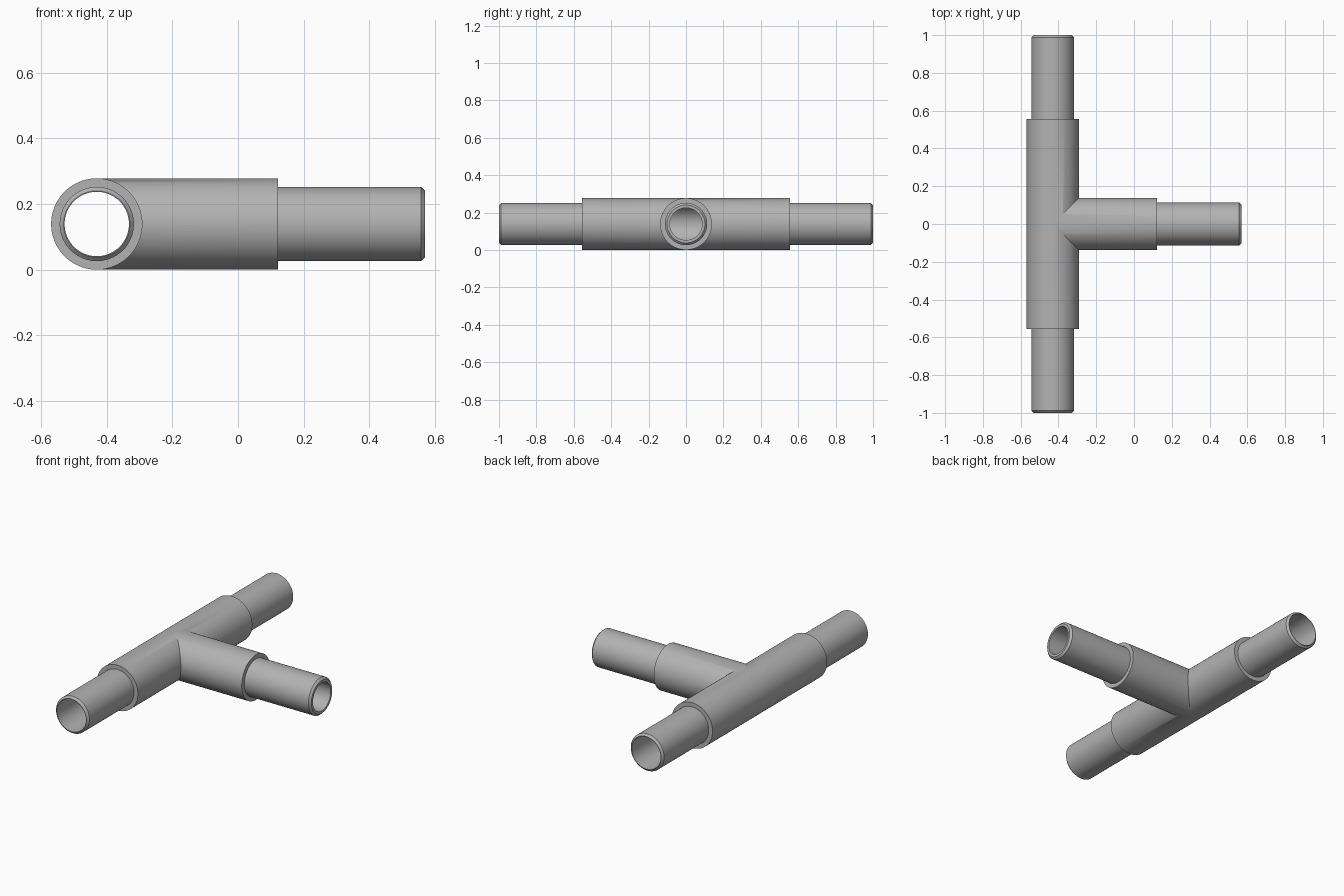
import bpy
import bmesh
from math import radians
from mathutils import Matrix

cube = bpy.data.objects.get("Cube")
if cube:
    bpy.data.objects.remove(cube, do_unlink=True)

SEGMENTS = 96
COLLAR_R, SPIGOT_R, CHAMFER = 0.139, 0.113, 0.012
MAIN_BORE_R, BRANCH_BORE_R = 0.098, 0.086
AXIS_X, AXIS_Z = -0.43, COLLAR_R
MAIN_COLLAR, MAIN_END = 0.555, 1.0
BRANCH_COLLAR, BRANCH_END = 0.122 - AXIS_X, 0.569 - AXIS_X

steel = bpy.data.materials.new("grey metal")
steel.use_nodes = True
steel.diffuse_color = (0.45, 0.45, 0.45, 1)
steel.node_tree.nodes["Principled BSDF"].inputs["Base Color"].default_value = steel.diffuse_color


def lathe(name, profile, rotation):
    """Closed solid of (distance, radius) rings around a turned z axis."""
    bm = bmesh.new()
    rings = []
    for distance, radius in profile:
        ring = bmesh.ops.create_circle(bm, segments=SEGMENTS, radius=radius)["verts"]
        bmesh.ops.translate(bm, verts=ring, vec=(0, 0, distance))
        rings.append(ring)
    for a, b in zip(rings, rings[1:]):
        for i in range(SEGMENTS):
            j = (i + 1) % SEGMENTS
            bm.faces.new((a[i], a[j], b[j], b[i]))
    bm.faces.new(rings[0])
    bm.faces.new(rings[-1])
    bmesh.ops.recalc_face_normals(bm, faces=bm.faces)
    bm.transform(Matrix.Translation((AXIS_X, 0, AXIS_Z)) @ rotation)
    mesh = bpy.data.meshes.new(name)
    bm.to_mesh(mesh)
    bm.free()
    mesh.materials.append(steel)
    obj = bpy.data.objects.new(name, mesh)
    bpy.context.collection.objects.link(obj)
    return obj


def arm(collar, end, radius):
    """Collar, step, spigot and chamfered tip."""
    return [(collar, radius), (collar, SPIGOT_R),
            (end - CHAMFER, SPIGOT_R), (end, SPIGOT_R - CHAMFER)]


def combine(target, tool, operation):
    mod = target.modifiers.new(operation, "BOOLEAN")
    mod.operation = operation
    mod.solver = "EXACT"
    mod.object = tool
    bpy.context.view_layer.objects.active = target
    bpy.ops.object.modifier_apply(modifier=mod.name)
    bpy.data.objects.remove(tool, do_unlink=True)


along_y = Matrix.Rotation(radians(-90), 4, "X")
along_x = Matrix.Rotation(radians(90), 4, "Y")

# Straight run with a spigot at both ends
half = arm(MAIN_COLLAR, MAIN_END, COLLAR_R)
fitting = lathe("tee_pipe_fitting", [(-d, r) for d, r in reversed(half)] + half, along_y)

# Side branch, a hair slimmer so it meets the run cleanly
branch_r = COLLAR_R - 0.0005
branch = lathe("branch", [(0, branch_r)] + arm(BRANCH_COLLAR, BRANCH_END, branch_r), along_x)
combine(fitting, branch, "UNION")

# Bores through the run and the branch
combine(fitting, lathe("run_bore", [(-1.1, MAIN_BORE_R), (1.1, MAIN_BORE_R)], along_y), "DIFFERENCE")
combine(fitting, lathe("branch_bore", [(0, BRANCH_BORE_R), (1.1, BRANCH_BORE_R)], along_x), "DIFFERENCE")

# Smooth walls with crisp rims
bpy.ops.object.select_all(action="DESELECT")
fitting.select_set(True)
bpy.context.view_layer.objects.active = fitting
bpy.ops.object.shade_smooth_by_angle(angle=radians(30))
